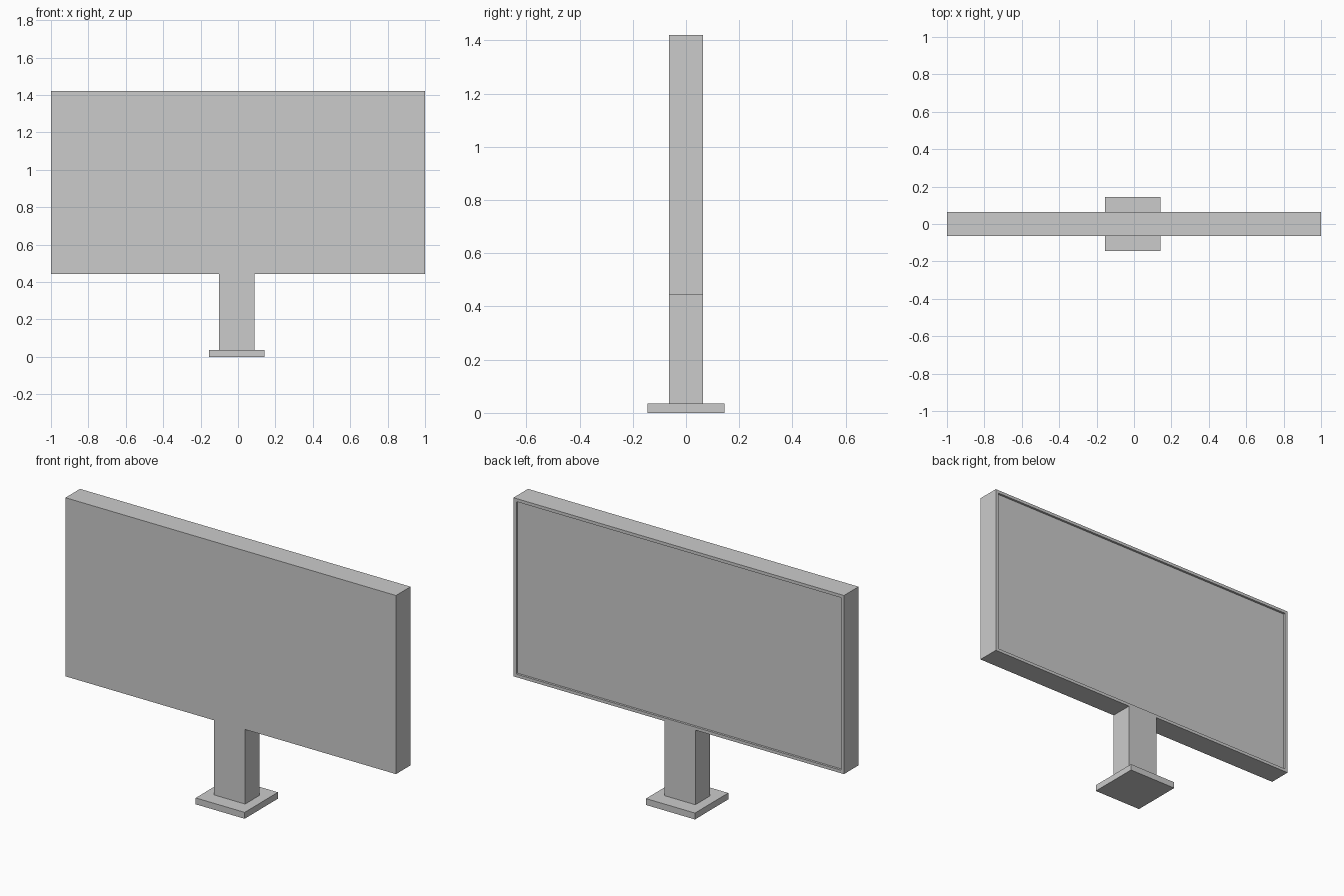
import bpy
import bmesh
from mathutils import Vector

cube = bpy.data.objects.get("Cube")
if cube:
    bpy.data.objects.remove(cube, do_unlink=True)

grey = bpy.data.materials.new("light_grey")
grey.use_nodes = True
colour = (0.6, 0.6, 0.6, 1)
grey.diffuse_color = colour
grey.node_tree.nodes["Principled BSDF"].inputs["Base Color"].default_value = colour


def box(name, low, high):
    """Flat-shaded box between two opposite corners."""
    low, high = Vector(low), Vector(high)
    bm = bmesh.new()
    bmesh.ops.create_cube(bm, size=1)
    for v in bm.verts:
        v.co = (low + high) / 2 + v.co * (high - low)
    mesh = bpy.data.meshes.new(name)
    bm.to_mesh(mesh)
    bm.free()
    mesh.materials.append(grey)
    obj = bpy.data.objects.new(name, mesh)
    bpy.context.collection.objects.link(obj)
    return obj


DEPTH = 0.063      # half thickness of panel and post
BASE_TOP, PANEL_BOTTOM, PANEL_TOP = 0.035, 0.443, 1.42
STAND_X = -0.007   # the stand sits slightly off centre

# Stand
box("base_plate", (STAND_X - 0.148, -0.144, 0), (STAND_X + 0.148, 0.144, BASE_TOP))
box("support_post", (STAND_X - 0.094, -DEPTH, BASE_TOP), (STAND_X + 0.094, DEPTH, PANEL_BOTTOM))

# Display panel with a shallow recess framed on the back
panel = box("display_panel", (-1, -DEPTH, PANEL_BOTTOM), (1, DEPTH, PANEL_TOP))
bm = bmesh.new()
bm.from_mesh(panel.data)
bm.normal_update()
back = max(bm.faces, key=lambda f: f.normal.y)
bmesh.ops.inset_region(bm, faces=[back], thickness=0.024)
recess = bmesh.ops.extrude_discrete_faces(bm, faces=[back])["faces"][0]
for v in recess.verts:
    v.co.y -= 0.012
bm.to_mesh(panel.data)
bm.free()
